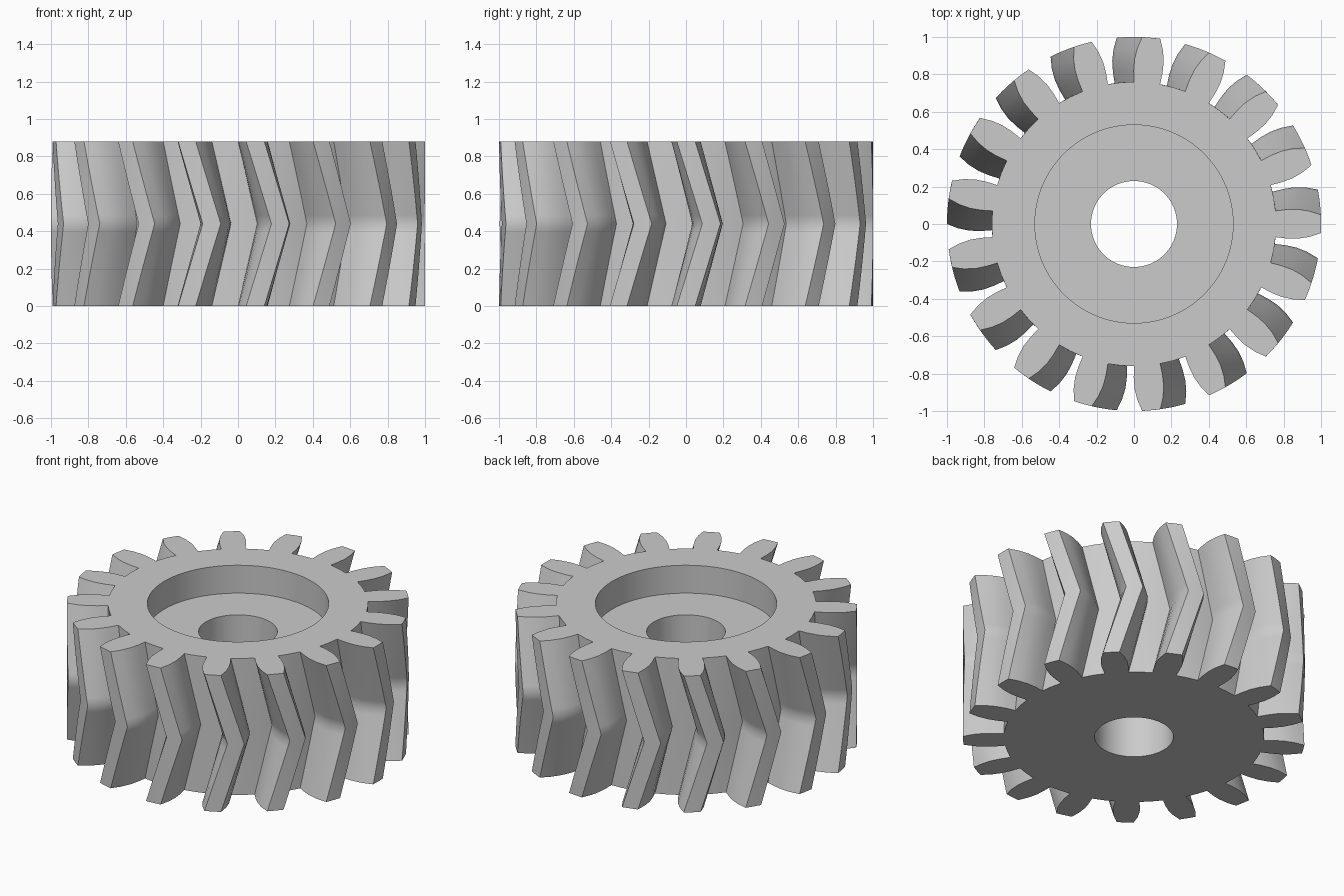
import bpy, bmesh, math

cube = bpy.data.objects.get("Cube")
if cube:
    bpy.data.objects.remove(cube, do_unlink=True)

TEETH = 17
HEIGHT = 0.88
TWIST = math.radians(7.8)      # chevron offset at mid height
STEP = 2 * math.pi / TEETH
LAYERS = 20
ROOT_R = 0.76
ROOT_HALF = 5.3

# One flank: radius and half angle in degrees, from root to tip
FLANK = [(ROOT_R, ROOT_HALF), (0.82, 5.4), (0.88, 5.1), (0.94, 4.2), (1.0, 2.8)]
# Bore and recess profile from the top rim to the bottom: radius, height
INNER = [(0.53, HEIGHT), (0.53, 0.70), (0.23, 0.70), (0.23, 0)]

tooth = [(r, -math.radians(a)) for r, a in FLANK] + [(1.0, 0)]
tooth += [(r, math.radians(a)) for r, a in reversed(FLANK)]
tooth_count = len(tooth)
outline = tooth + [(ROOT_R, STEP / 2)]
base_angles = [-math.radians(ROOT_HALF), 0, math.radians(ROOT_HALF), STEP / 2]

bm = bmesh.new()


def vert(r, a, z):
    return bm.verts.new((r * math.cos(a), r * math.sin(a), z))


def ring(points, z, turn=0):
    return [vert(r, i * STEP + a + turn, z) for i in range(TEETH) for r, a in points]


def bridge(a, b):
    n = len(a)
    for i in range(n):
        j = (i + 1) % n
        bm.faces.new((a[i], a[j], b[j], b[i]))


# Toothed outer wall, twisted one way and back again
walls = []
for k in range(LAYERS + 1):
    t = k / LAYERS
    walls.append(ring(outline, HEIGHT * t, TWIST * (1 - abs(2 * t - 1))))
for low, high in zip(walls, walls[1:]):
    bridge(low, high)


# Flat tooth ends; returns the root circle that closes onto the hub
def cap(wall, z):
    root = []
    per = len(outline)
    for i in range(TEETH):
        pts = wall[i * per:(i + 1) * per]
        mid = vert(ROOT_R, i * STEP, z)
        bm.faces.new(pts[:tooth_count] + [mid])
        root += [pts[0], mid, pts[tooth_count - 1], pts[tooth_count]]
    return root


# Top rim, recess, floor, bore and underside
loops = [cap(walls[-1], HEIGHT)]
loops += [ring([(r, a) for a in base_angles], z) for r, z in INNER]
loops.append(cap(walls[0], 0))
for a, b in zip(loops, loops[1:]):
    bridge(a, b)

bmesh.ops.recalc_face_normals(bm, faces=bm.faces[:])
mesh = bpy.data.meshes.new("herringbone_gear")
bm.to_mesh(mesh)
bm.free()
gear = bpy.data.objects.new("herringbone_gear", mesh)
bpy.context.collection.objects.link(gear)

# Plain grey finish
grey = bpy.data.materials.new("plain_grey")
grey.use_nodes = True
color = (0.6, 0.6, 0.6, 1)
grey.diffuse_color = color
grey.node_tree.nodes["Principled BSDF"].inputs["Base Color"].default_value = color
mesh.materials.append(grey)

bpy.ops.object.select_all(action='DESELECT')
gear.select_set(True)
bpy.context.view_layer.objects.active = gear
bpy.ops.object.shade_smooth_by_angle(angle=math.radians(38))
